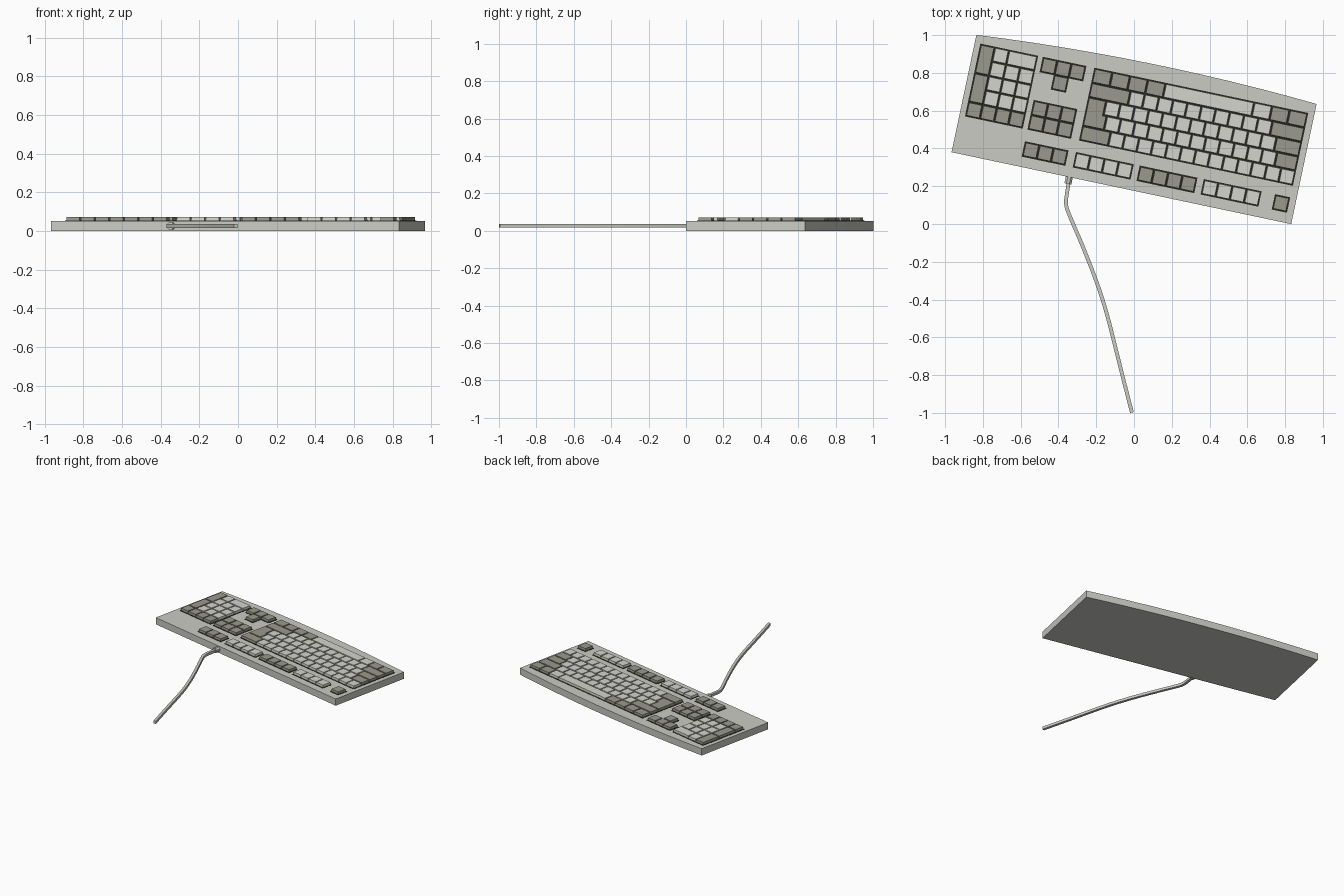
import bpy, bmesh, math
from mathutils import Vector, Matrix

if "Cube" in bpy.data.objects:
    bpy.data.objects.remove(bpy.data.objects["Cube"])


def material(name, rgb):
    m = bpy.data.materials.new(name)
    m.diffuse_color = (*rgb, 1)
    m.use_nodes = True
    m.node_tree.nodes["Principled BSDF"].inputs["Base Color"].default_value = m.diffuse_color
    return m


CASE = material("case_grey", (0.60, 0.60, 0.56))
LIGHT = material("light_key_grey", (0.66, 0.66, 0.62))
DARK = material("dark_key_grey", (0.32, 0.32, 0.27))
WELL = material("key_well_black", (0.03, 0.03, 0.025))

# Keyboard frame: origin at one case corner, turned on the ground plane
ANGLE = math.radians(-11.95)
FRAME = Matrix.Translation((-0.966, 0.38, 0)) @ Matrix.Rotation(ANGLE, 4, 'Z')
TOP = 0.052
PX, PY = 0.0768, 0.0777        # key pitch


def finish(name, bm, mats, matrix=FRAME):
    bmesh.ops.recalc_face_normals(bm, faces=bm.faces)
    me = bpy.data.meshes.new(name)
    bm.to_mesh(me)
    bm.free()
    for m in mats:
        me.materials.append(m)
    ob = bpy.data.objects.new(name, me)
    ob.matrix_world = matrix
    bpy.context.collection.objects.link(ob)
    return ob


def inset(pts, d):
    """Shrink a right-angled counter-clockwise outline by d."""
    out = []
    for i, p in enumerate(pts):
        a = (p - pts[i - 1]).normalized()
        b = (pts[(i + 1) % len(pts)] - p).normalized()
        out.append(p + d * (Vector((-a.y, a.x)) + Vector((-b.y, b.x))))
    return out


def prism(bm, low, high, z0, z1, mat=0):
    a = [bm.verts.new((p.x, p.y, z0)) for p in low]
    b = [bm.verts.new((p.x, p.y, z1)) for p in high]
    n = len(a)
    faces = [bm.faces.new(a[::-1]), bm.faces.new(b)]
    faces += [bm.faces.new((a[i], a[(i + 1) % n], b[(i + 1) % n], b[i])) for i in range(n)]
    for f in faces:
        f.material_index = mat


def key(bm, pts, mat):
    """A cap standing on a thin black well plate."""
    pts = [Vector(p) for p in pts]
    well = inset(pts, -0.003)
    prism(bm, well, well, TOP - 0.002, TOP + 0.002, 2)
    prism(bm, inset(pts, 0.003), inset(pts, 0.0045), TOP, 0.072, mat)


def key_block(name, u0, v0, rows, extra=()):
    """rows: per row, list of (count, width, kind); kind '-' leaves a gap."""
    bm = bmesh.new()
    for r, row in enumerate(rows):
        x, y = u0, v0 + r * PY
        for count, width, kind in row:
            for _ in range(count):
                w = width * PX
                if kind != '-':
                    key(bm, [(x, y), (x + w, y), (x + w, y + PY), (x, y + PY)], int(kind == 'D'))
                x += w
    for pts in extra:
        key(bm, [(u0 + x * PX, v0 + y * PY) for x, y in pts], 1)
    finish(name, bm, [LIGHT, DARK, WELL])


# Case with one bowed long edge
bm = bmesh.new()
outline = [Vector((0, 0)), Vector((1.838, 0))]
N = 12
for i in range(N + 1):
    t = i / N
    outline.append(Vector((1.838 * (1 - t), 0.65 - 0.015 * t + 0.035 * 4 * t * (1 - t))))
prism(bm, outline, outline, 0, TOP)
finish("case", bm, [CASE])

# Key blocks, from the case's back row upward
V0 = 0.203
key_block("number_pad", 0.033, V0,
          [[(4, 1, 'D')],
           [(1, 1, '-'), (3, 1, 'L')],
           [(1, 1, '-'), (3, 1, 'L')],
           [(1, 1, '-'), (3, 1, 'L')],
           [(1, 1, '-'), (1, 1, 'L'), (1, 2, 'L')]],
          [[(0, 1), (1, 1), (1, 3), (0, 3)],
           [(0, 3), (1, 3), (1, 5), (0, 5)]])
key_block("navigation_keys", 0.371, V0, [[(3, 1, 'D')], [(3, 1, 'D')]])
key_block("arrow_keys", 0.371, V0 + 3 * PY,
          [[(1, 1, '-'), (1, 1, 'D')], [(3, 1, 'D')]])
key_block("main_keys", 0.650, V0,
          [[(1, 2, 'D'), (13, 1, 'L')],
           [(1, 1.5, '-'), (12, 1, 'L'), (1, 1.5, 'D')],
           [(1, 1.25, '-'), (12, 1, 'L'), (1, 1.75, 'D')],
           [(1, 2.75, 'D'), (10, 1, 'L'), (1, 2.25, 'D')],
           [(4, 1.25, 'D'), (1, 6.25, 'L'), (1, 1.25, 'L'), (2, 1.25, 'D')]],
          [[(0, 1), (1.5, 1), (1.5, 2), (1.25, 2), (1.25, 3), (0, 3)]])
for name, u, count, kind in [("lock_keys", 0.371, 3, 'D'), ("function_keys_a", 0.647, 4, 'L'),
                             ("function_keys_b", 0.992, 4, 'D'), ("function_keys_c", 1.339, 4, 'L'),
                             ("escape_key", 1.724, 1, 'D')]:
    key_block(name, u, 0.057, [[(count, 1, kind)]])

# Cable: square section swept along a smooth path
path = [Vector(p) for p in [(-.340, .255), (-.352, .18), (-.36, .11), (-.343, .05), (-.275, -.11),
                            (-.197, -.31), (-.14, -.49), (-.072, -.76), (-.011, -.998)]]
line = []
for i in range(len(path) - 1):
    p0, p1, p2, p3 = (path[max(i - 1, 0)], path[i], path[i + 1], path[min(i + 2, len(path) - 1)])
    for k in range(4):
        t = k / 4
        line.append(0.5 * (2 * p1 + (p2 - p0) * t + (2 * p0 - 5 * p1 + 4 * p2 - p3) * t ** 2
                           + (3 * p1 - p0 - 3 * p2 + p3) * t ** 3))
line.append(path[-1])
bm = bmesh.new()
rings = []
for i, p in enumerate(line):
    d = (line[min(i + 1, len(line) - 1)] - line[max(i - 1, 0)]).normalized()
    s = Vector((-d.y, d.x)) * 0.010
    rings.append([bm.verts.new((p.x + a * s.x, p.y + a * s.y, 0.027 + b * 0.010))
                  for a, b in ((1, 1), (1, -1), (-1, -1), (-1, 1))])
for a, b in zip(rings, rings[1:]):
    for j in range(4):
        bm.faces.new((a[j], a[(j + 1) % 4], b[(j + 1) % 4], b[j]))
bm.faces.new(rings[0])
bm.faces.new(rings[-1])
finish("cable", bm, [CASE], Matrix.Identity(4))

# Strain relief where the cable leaves the case
bm = bmesh.new()
bmesh.ops.create_cone(bm, cap_ends=True, segments=8, radius1=0.020, radius2=0.020, depth=0.05)
place = (Matrix.Translation((-.345, .237, .027)) @ Matrix.Rotation(ANGLE, 4, 'Z')
         @ Matrix.Rotation(math.pi / 2, 4, 'X') @ Matrix.Rotation(math.pi / 8, 4, 'Z'))
finish("strain_relief", bm, [CASE], place)
